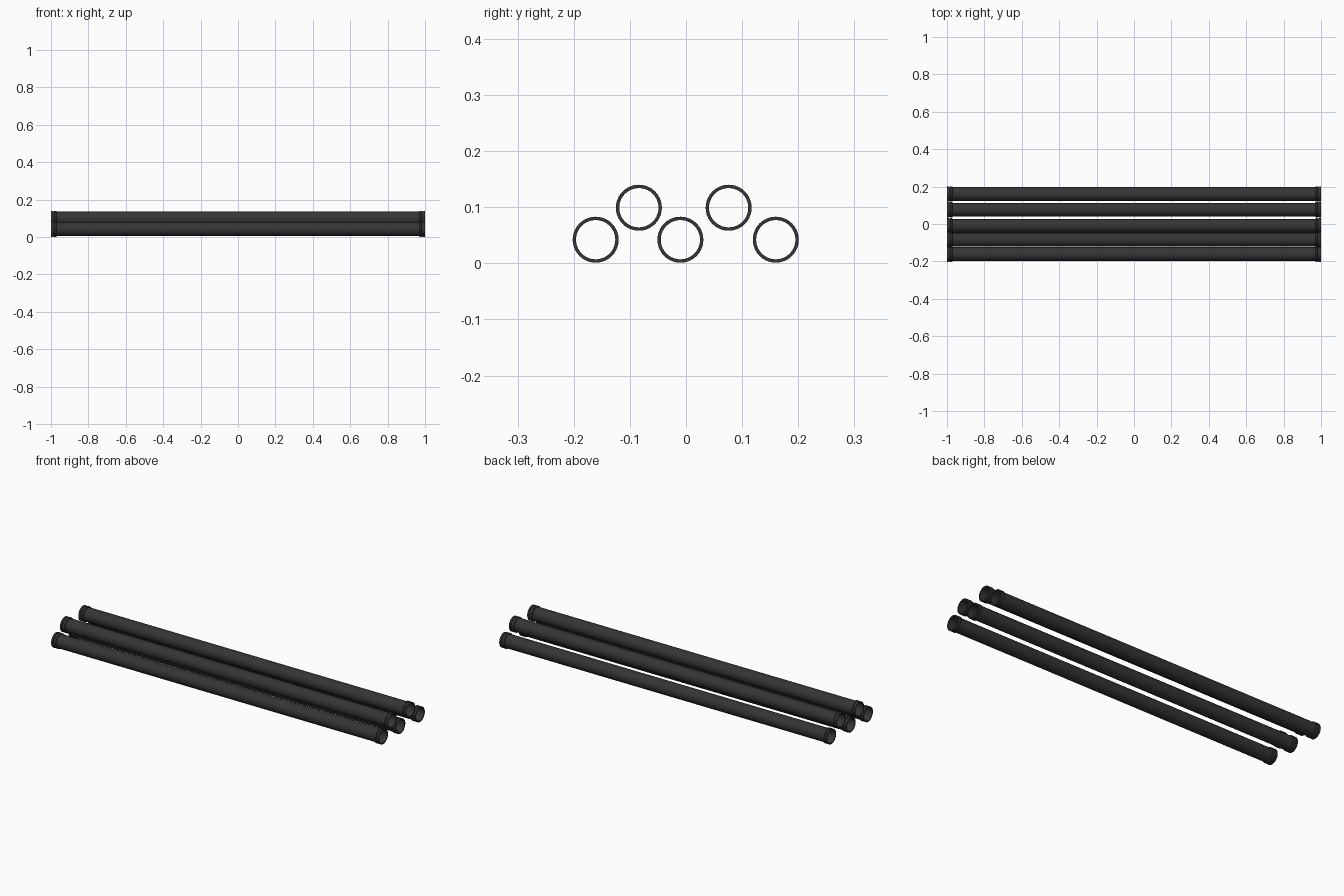
import bpy, bmesh, math

if "Cube" in bpy.data.objects:
    bpy.data.objects.remove(bpy.data.objects["Cube"])

# dark pipe finish
mat = bpy.data.materials.new("dark_pipe")
mat.diffuse_color = (0.035, 0.035, 0.035, 1)
mat.use_nodes = True
mat.node_tree.nodes["Principled BSDF"].inputs["Base Color"].default_value = mat.diffuse_color

SIDES = 40
R_LIP, R_BODY, R_IN = 0.041, 0.037, 0.035

# half of the outer profile (x, radius): body, inner ridge, groove, end lip
end = [(0.970, R_BODY), (0.972, R_LIP), (0.982, R_LIP), (0.984, 0.0385),
       (0.988, 0.0385), (0.990, R_LIP), (1.0, R_LIP)]
outer = [(-x, r) for x, r in reversed(end)] + end
profile = outer + [(1.0, R_IN), (-1.0, R_IN)]


def pipe(name, y, z):
    bm = bmesh.new()
    rings = []
    for i in range(SIDES):
        a = 2 * math.pi * i / SIDES
        rings.append([bm.verts.new((x, r * math.cos(a), r * math.sin(a)))
                      for x, r in profile])
    n = len(profile)
    for i in range(SIDES):
        a, b = rings[i], rings[(i + 1) % SIDES]
        for j in range(n):
            k = (j + 1) % n
            bm.faces.new((a[j], a[k], b[k], b[j]))
    bmesh.ops.recalc_face_normals(bm, faces=bm.faces)
    mesh = bpy.data.meshes.new(name)
    bm.to_mesh(mesh)
    bm.free()
    mesh.materials.append(mat)
    ob = bpy.data.objects.new(name, mesh)
    ob.location = (0, y, z)
    bpy.context.collection.objects.link(ob)
    bpy.ops.object.select_all(action='DESELECT')
    ob.select_set(True)
    bpy.context.view_layer.objects.active = ob
    bpy.ops.object.shade_smooth_by_angle(angle=math.radians(30))


# three pipes on the ground
for i, y in enumerate((-0.161, -0.010, 0.160)):
    pipe(f"lower_pipe_{i + 1}", y, 0.042)

# two pipes resting in the gaps
for i, y in enumerate((-0.084, 0.076)):
    pipe(f"upper_pipe_{i + 1}", y, 0.099)
